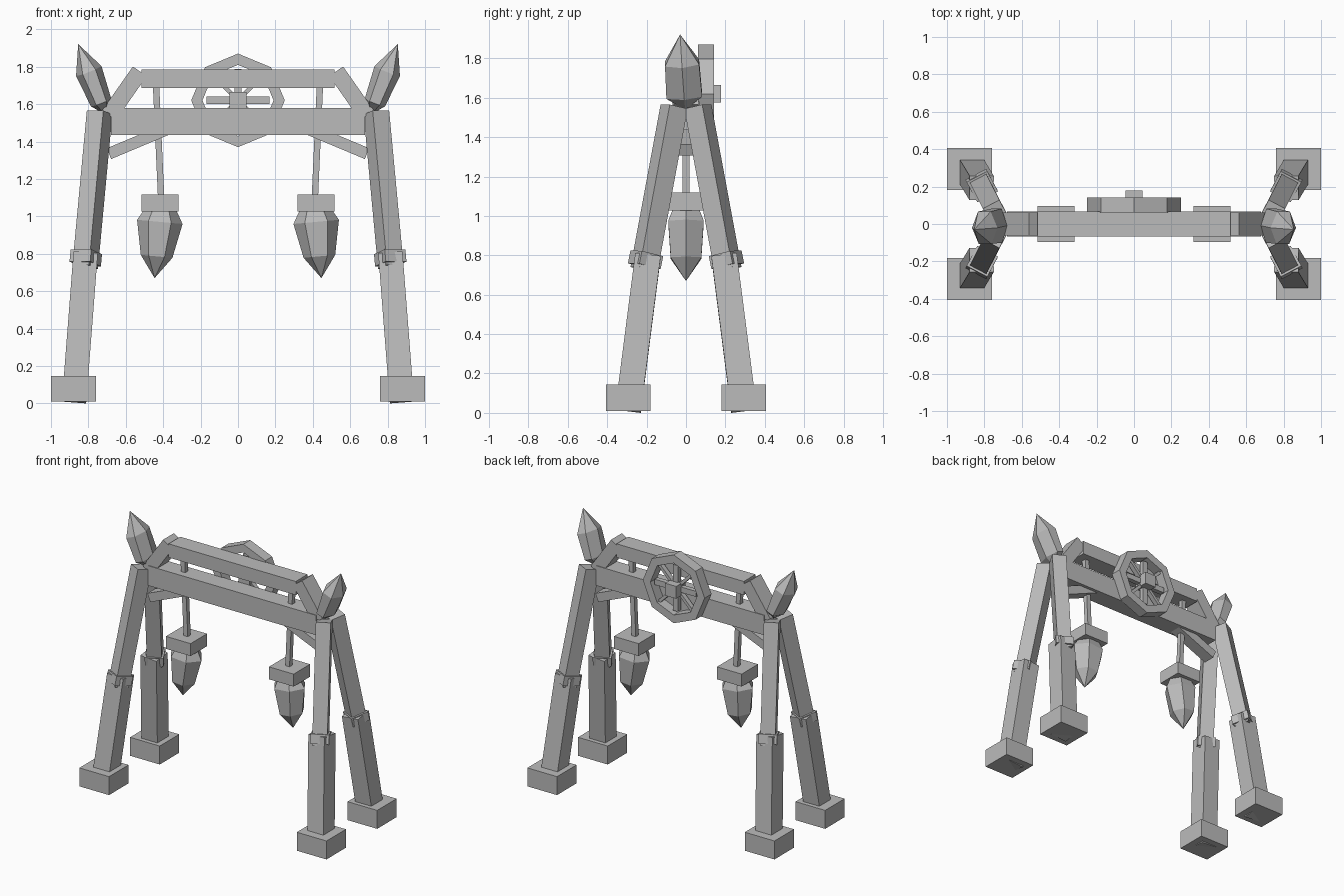
import bpy, bmesh, math
from mathutils import Vector, Matrix

if "Cube" in bpy.data.objects:
    bpy.data.objects.remove(bpy.data.objects["Cube"])

stone = bpy.data.materials.new("plain_grey")
stone.use_nodes = True
GREY = (0.5, 0.5, 0.5, 1)
stone.diffuse_color = GREY
stone.node_tree.nodes["Principled BSDF"].inputs["Base Color"].default_value = GREY


def finish(name, bm):
    bmesh.ops.recalc_face_normals(bm, faces=bm.faces)
    mesh = bpy.data.meshes.new(name)
    bm.to_mesh(mesh)
    bm.free()
    mesh.materials.append(stone)
    obj = bpy.data.objects.new(name, mesh)
    bpy.context.collection.objects.link(obj)
    return obj


def frame(start, end, ref):
    """Matrix at start with z towards end and y as near to ref as possible."""
    z = (Vector(end) - Vector(start)).normalized()
    x = Vector(ref).cross(z).normalized()
    y = z.cross(x)
    return Matrix.Translation(start) @ Matrix((x, y, z)).transposed().to_4x4()


def bar(name, start, end, width, depth, ref=(0, 1, 0)):
    """Box running from start to end; depth is measured along ref."""
    length = (Vector(end) - Vector(start)).length
    bm = bmesh.new()
    bmesh.ops.create_cube(bm, size=1)
    for v in bm.verts:
        v.co = Vector((v.co.x * width, v.co.y * depth, (v.co.z + 0.5) * length))
    bm.transform(frame(start, end, ref))
    return finish(name, bm)


def crystal(name, start, end, rings):
    """Six-sided gem; rings are (distance along axis, radius across, radius in y)."""
    bm = bmesh.new()
    loops = []
    for h, rx, ry in rings:
        if rx == 0:
            loops.append([bm.verts.new((0, 0, h))])
        else:
            loops.append([bm.verts.new((rx * math.cos(a), ry * math.sin(a), h))
                          for a in (i * math.pi / 3 for i in range(6))])
    for low, high in zip(loops, loops[1:]):
        for i in range(6):
            j = (i + 1) % 6
            corners = [low[i % len(low)], low[j % len(low)],
                       high[j % len(high)], high[i % len(high)]]
            bm.faces.new(list(dict.fromkeys(corners)))
    if len(loops[0]) > 1:
        bm.faces.new(loops[0])
    bm.transform(frame(start, end, (0, 1, 0)))
    return finish(name, bm)


# Four splayed legs, each with a foot block, lower post, collar and upper post
for sx, side in ((1, "left"), (-1, "right")):
    for sy, end in ((-1, "front"), (1, "back")):
        tag = f"{end}_{side}"
        lean = (sx * 0.09, sy * 0.17, 0)

        def at(x, y, z):
            return (sx * x, sy * y, z)

        bar(f"{tag}_foot", at(0.88, 0.293, 0.01), at(0.88, 0.293, 0.145), 0.24, 0.225)
        bar(f"{tag}_lower_leg", at(0.876, 0.294, 0.013), at(0.815, 0.193, 0.8), 0.13, 0.13)
        bar(f"{tag}_collar", at(0.817, 0.212, 0.745), at(0.811, 0.199, 0.81), 0.125, 0.125, lean)
        bar(f"{tag}_upper_leg", at(0.817, 0.213, 0.73), at(0.74, 0.06, 1.555), 0.1, 0.105, lean)

    # Slanted ends of the upper rail, under-braces
    bar(f"{side}_rail_end", (sx * 0.69, 0, 1.54), (sx * 0.525, 0, 1.775), 0.09, 0.125)
    bar(f"{side}_brace", (sx * 0.69, 0, 1.335), (sx * 0.38, 0, 1.465), 0.062, 0.09)

    # Horn crystal on each corner
    crystal(f"{side}_horn", (sx * 0.705, -0.004, 1.54), (sx * 0.855, -0.03, 1.922),
            [(0, 0, 0), (0.075, 0.058, 0.105), (0.255, 0.073, 0.1), (0.41, 0, 0)])

    # Hanging lantern: rod, cap and crystal
    bar(f"{side}_rod", (sx * 0.411, 0, 1.1), (sx * 0.438, 0, 1.7), 0.034, 0.034)
    bar(f"{side}_lantern_cap", (sx * 0.417, 0, 1.027), (sx * 0.417, 0, 1.118), 0.2, 0.19)
    crystal(f"{side}_lantern", (sx * 0.412, 0, 1.035), (sx * 0.446, 0, 0.67),
            [(0, 0.085, 0.075), (0.065, 0.122, 0.104), (0.25, 0.085, 0.09), (0.367, 0, 0)])

# Cross beams
bar("main_beam", (-0.68, 0, 1.508), (0.68, 0, 1.508), 0.145, 0.135)
bar("top_rail", (-0.515, 0, 1.735), (0.515, 0, 1.735), 0.1, 0.135)

# Octagonal wheel on the back
HUB = Vector((0, 0, 1.62))


def ring_point(radius, i, y):
    a = i * math.pi / 4
    return HUB + Vector((radius * math.cos(a), y, radius * math.sin(a)))


bm = bmesh.new()
section = [(0.25, 0.062), (0.25, 0.142), (0.19, 0.142), (0.19, 0.062)]
rim = [[bm.verts.new(ring_point(r, i, y)) for r, y in section] for i in range(8)]
for i in range(8):
    a, b = rim[i], rim[(i + 1) % 8]
    for k in range(4):
        m = (k + 1) % 4
        bm.faces.new((a[k], b[k], b[m], a[m]))
finish("wheel_rim", bm)

for i in range(4):
    reach, thick = (0.185, 0.022) if i % 2 else (0.168, 0.04)
    bar(f"wheel_spoke_{i}", ring_point(reach, i, 0.105), ring_point(reach, i + 4, 0.105),
        thick, 0.035)
bar("wheel_hub", HUB + Vector((0, 0.07, 0)), HUB + Vector((0, 0.178, 0)), 0.09, 0.09, (0, 0, 1))
